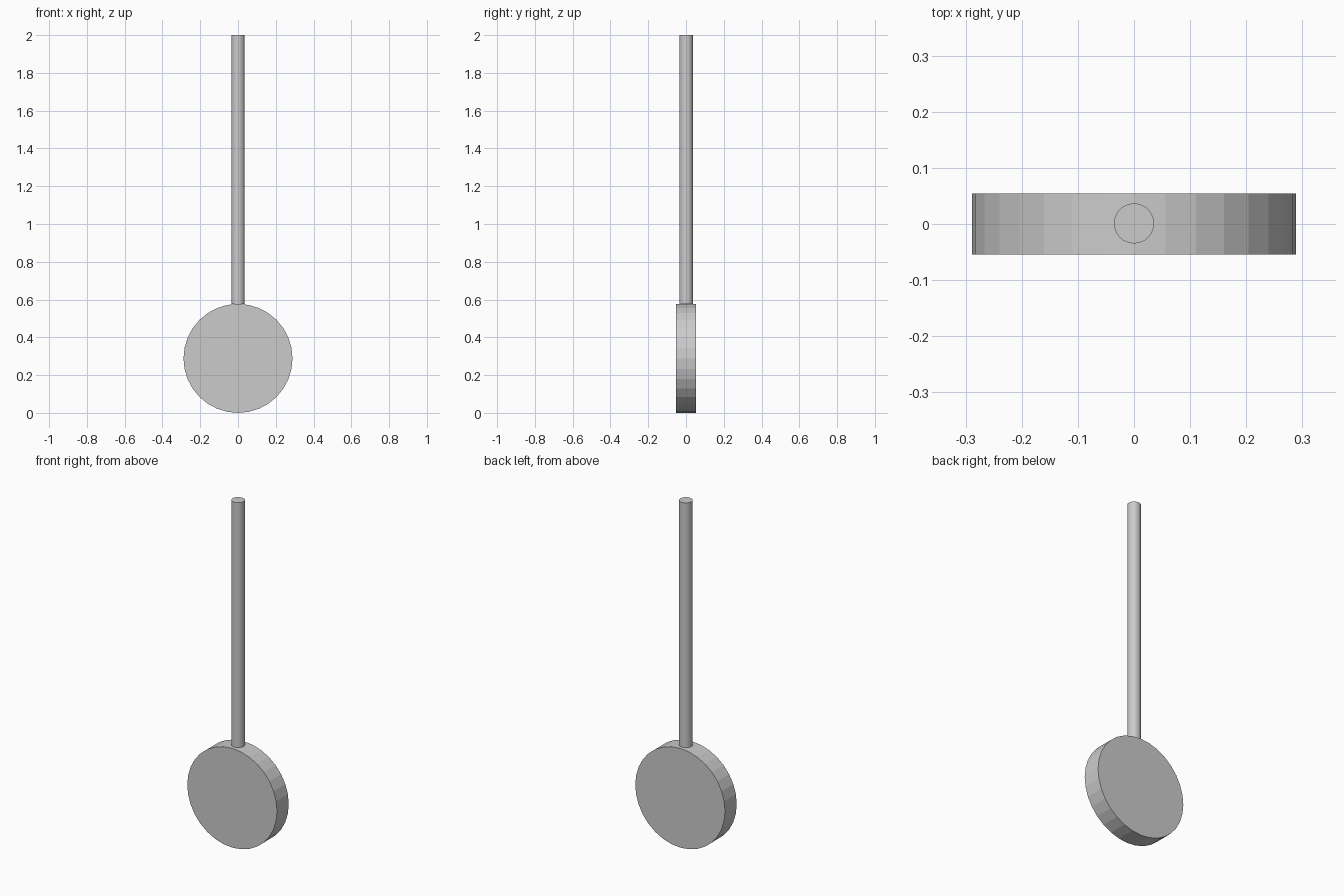
import bpy
import math

if "Cube" in bpy.data.objects:
    bpy.data.objects.remove(bpy.data.objects["Cube"])

DISC_R, DISC_T = 0.2885, 0.108
ROD_R, TOP = 0.0357, 2.0


def cylinder(name, radius, depth, location, rotation=(0, 0, 0)):
    bpy.ops.mesh.primitive_cylinder_add(vertices=32, radius=radius, depth=depth,
                                        location=location, rotation=rotation)
    obj = bpy.context.object
    obj.name = name
    return obj


# Round flat weight standing on edge, faces towards front and back
cylinder("disc", DISC_R, DISC_T, (0, 0, DISC_R), (math.pi / 2, 0, 0))

# Straight rod resting on the top of the disc
rod_bottom = 2 * DISC_R
cylinder("rod", ROD_R, TOP - rod_bottom, (0, 0.001, (TOP + rod_bottom) / 2))
